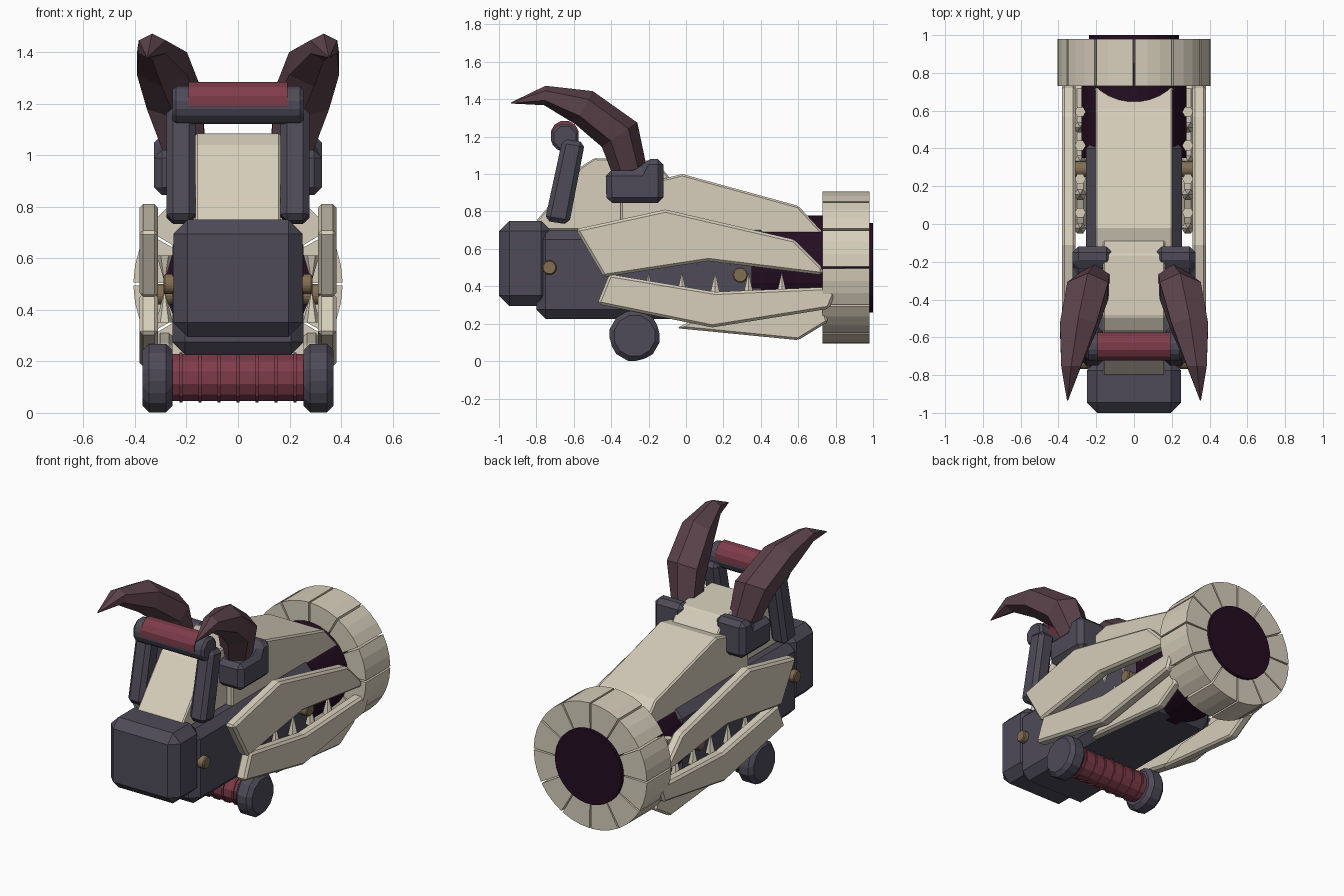
import bpy, bmesh, math
from mathutils import Vector, Matrix

if "Cube" in bpy.data.objects:
    bpy.data.objects.remove(bpy.data.objects["Cube"])


def material(name, rgb):
    m = bpy.data.materials.new(name)
    m.diffuse_color = (*rgb, 1)
    m.use_nodes = True
    m.node_tree.nodes["Principled BSDF"].inputs["Base Color"].default_value = m.diffuse_color
    return m


BONE = material("bone", (0.68, 0.62, 0.50))
GREY = material("dark_grey", (0.077, 0.070, 0.098))
HORN = material("horn_brown", (0.105, 0.055, 0.070))
RED = material("grip_red", (0.21, 0.045, 0.068))
PURPLE = material("deep_purple", (0.018, 0.004, 0.016))
GOLD = material("bolt_brass", (0.223, 0.156, 0.084))


def finish(name, bm, mat, bevel=0, mirror=False):
    bmesh.ops.recalc_face_normals(bm, faces=bm.faces)
    me = bpy.data.meshes.new(name)
    bm.to_mesh(me)
    bm.free()
    me.materials.append(mat)
    ob = bpy.data.objects.new(name, me)
    bpy.context.collection.objects.link(ob)
    if bevel:
        b = ob.modifiers.new("bevel", 'BEVEL')
        b.width, b.segments, b.limit_method = bevel, 1, 'ANGLE'
    if mirror:
        ob.modifiers.new("mirror", 'MIRROR')
    return ob


def prism(name, pts, x0, x1, mat, bevel=0, mirror=False):
    """Side profile of (y, z) points extruded from x0 to x1."""
    bm = bmesh.new()
    f = bm.faces.new([bm.verts.new((x0, y, z)) for y, z in pts])
    r = bmesh.ops.extrude_face_region(bm, geom=[f])
    vs = [v for v in r["geom"] if isinstance(v, bmesh.types.BMVert)]
    bmesh.ops.translate(bm, vec=(x1 - x0, 0, 0), verts=vs)
    return finish(name, bm, mat, bevel, mirror)


def box(name, x0, x1, y0, y1, z0, z1, mat, bevel=0, mirror=False):
    return prism(name, [(y0, z0), (y1, z0), (y1, z1), (y0, z1)], x0, x1, mat, bevel, mirror)


def add_cone(bm, a, b, r0, r1, n):
    a, b = Vector(a), Vector(b)
    q = (b - a).to_track_quat('Z', 'Y').to_matrix().to_4x4()
    bmesh.ops.create_cone(bm, cap_ends=True, segments=n, radius1=r0, radius2=r1,
                          depth=(b - a).length, matrix=Matrix.Translation((a + b) / 2) @ q @ Matrix.Rotation(math.pi / n, 4, 'Z'))


def cyl(name, a, b, r, n, mat, bevel=0, mirror=False):
    bm = bmesh.new()
    add_cone(bm, a, b, r, r, n)
    return finish(name, bm, mat, bevel, mirror)


# Body and rear cap
box("body", -0.255, 0.255, -0.80, 0.45, 0.225, 0.70, GREY, 0.05)
box("rear_cap", -0.25, 0.25, -1.0, -0.72, 0.295, 0.75, GREY, 0.055)

# Barrel and muzzle
cyl("barrel", (0, 0.35, 0.5), (0, 0.85, 0.5), 0.28, 32, PURPLE)
cyl("barrel_tip", (0, 0.8, 0.5), (0, 1.0, 0.5), 0.24, 32, PURPLE)

# Muzzle ring of twelve separate blocks
bm = bmesh.new()
for i in range(12):
    arc = [math.radians(30 * i + 0.8 + 28.4 * k / 3) for k in range(4)]
    outline = [(0.406, t) for t in arc] + [(0.24, t) for t in reversed(arc)]
    f = bm.faces.new([bm.verts.new((r * math.cos(t), 0.73, 0.5 + r * math.sin(t))) for r, t in outline])
    r = bmesh.ops.extrude_face_region(bm, geom=[f])
    bmesh.ops.translate(bm, vec=(0, 0.25, 0), verts=[v for v in r["geom"] if isinstance(v, bmesh.types.BMVert)])
finish("muzzle_ring", bm, BONE)

# Skull top: long snout plate and rear crest
prism("snout_plate", [(-0.35, 0.68), (0.73, 0.67), (0.73, 0.69), (0.60, 0.83), (-0.02, 1.0), (-0.35, 0.92)],
      -0.205, 0.205, BONE, 0.012)
prism("rear_crest", [(-0.80, 0.70), (-0.80, 0.75), (-0.56, 1.04), (-0.49, 1.085), (-0.16, 1.07), (-0.08, 0.97), (-0.08, 0.70)],
      -0.165, 0.165, BONE, 0.008)

# Side jaw plates
prism("upper_jaw_plate", [(-0.59, 0.705), (-0.11, 0.81), (0.58, 0.65), (0.73, 0.50), (0.73, 0.46), (0.12, 0.535), (-0.44, 0.45)],
      0.31, 0.382, BONE, 0.014, True)
prism("lower_jaw_plate", [(-0.475, 0.305), (-0.41, 0.465), (0.155, 0.37), (0.73, 0.395), (0.80, 0.365), (0.765, 0.28), (0.14, 0.18)],
      0.31, 0.382, BONE, 0.014, True)
prism("chin_plate", [(-0.05, 0.176), (0.14, 0.27), (0.73, 0.31), (0.76, 0.21), (0.60, 0.112)],
      0.255, 0.315, BONE, 0.012, True)

# Teeth between the jaws
bm = bmesh.new()
for i in range(5):
    y = -0.20 + 0.178 * i
    add_cone(bm, (0.285, y, 0.35), (0.285, y, 0.475), 0.033, 0.001, 6)
    if i < 4:
        add_cone(bm, (0.285, y + 0.26, 0.61), (0.285, y + 0.26, 0.51), 0.03, 0.001, 6)
finish("teeth", bm, BONE, 0, True)

# Bolts
cyl("rear_bolt", (0.24, -0.73, 0.5), (0.29, -0.73, 0.5), 0.04, 10, GOLD, 0.006, True)
cyl("front_bolt", (0.24, 0.29, 0.46), (0.318, 0.29, 0.46), 0.042, 10, GOLD, 0.006, True)

# Horn sockets
prism("horn_socket", [(-0.425, 0.845), (-0.12, 0.845), (-0.12, 1.08), (-0.22, 1.08), (-0.25, 1.02), (-0.43, 1.02)],
      0.115, 0.325, GREY, 0.03, True)

# Curved six-sided horns, lofted along a path of (x, y, z, width, height)
path = [(0.20, -0.29, 0.98, 0.085, 0.09), (0.245, -0.355, 1.21, 0.125, 0.115), (0.295, -0.545, 1.355, 0.112, 0.10),
        (0.333, -0.755, 1.42, 0.06, 0.052), (0.352, -0.935, 1.38, 0.003, 0.003)]
bm = bmesh.new()
rings = []
for i, (x, y, z, w, h) in enumerate(path):
    a, b = path[max(i - 1, 0)], path[min(i + 1, len(path) - 1)]
    up = Vector((0, b[1] - a[1], b[2] - a[2])).normalized().cross(Vector((1, 0, 0)))
    rings.append([bm.verts.new(Vector((x, y, z)) + Vector((w * math.cos(t), 0, 0)) + up * h * math.sin(t))
                  for t in (math.pi / 6 + k * math.pi / 3 for k in range(6))])
for p, q in zip(rings, rings[1:]):
    for k in range(6):
        bm.faces.new((p[k], p[(k + 1) % 6], q[(k + 1) % 6], q[k]))
bm.faces.new(rings[0])
bm.faces.new(rings[-1])
finish("horn", bm, HORN, 0, True)

# Top carrying handle
prism("handle_post", [(-0.755, 0.75), (-0.625, 0.73), (-0.54, 1.17), (-0.66, 1.19)], 0.165, 0.278, GREY, 0.025, True)
cyl("handle_bar", (-0.255, -0.648, 1.195), (0.255, -0.648, 1.195), 0.08, 8, GREY, 0.015)
cyl("handle_grip", (-0.192, -0.648, 1.21), (0.192, -0.648, 1.21), 0.077, 12, RED)

# Lower roller grip with ribs and end wheels
cyl("lower_grip", (-0.27, -0.275, 0.137), (0.27, -0.275, 0.137), 0.094, 12, RED)
bm = bmesh.new()
for i in range(-3, 4):
    add_cone(bm, (i * 0.0735 - 0.006, -0.275, 0.137), (i * 0.0735 + 0.006, -0.275, 0.137), 0.101, 0.101, 12)
finish("grip_ribs", bm, RED)
cyl("end_wheel", (0.255, -0.275, 0.135), (0.37, -0.275, 0.135), 0.138, 12, GREY, 0.025, True)
